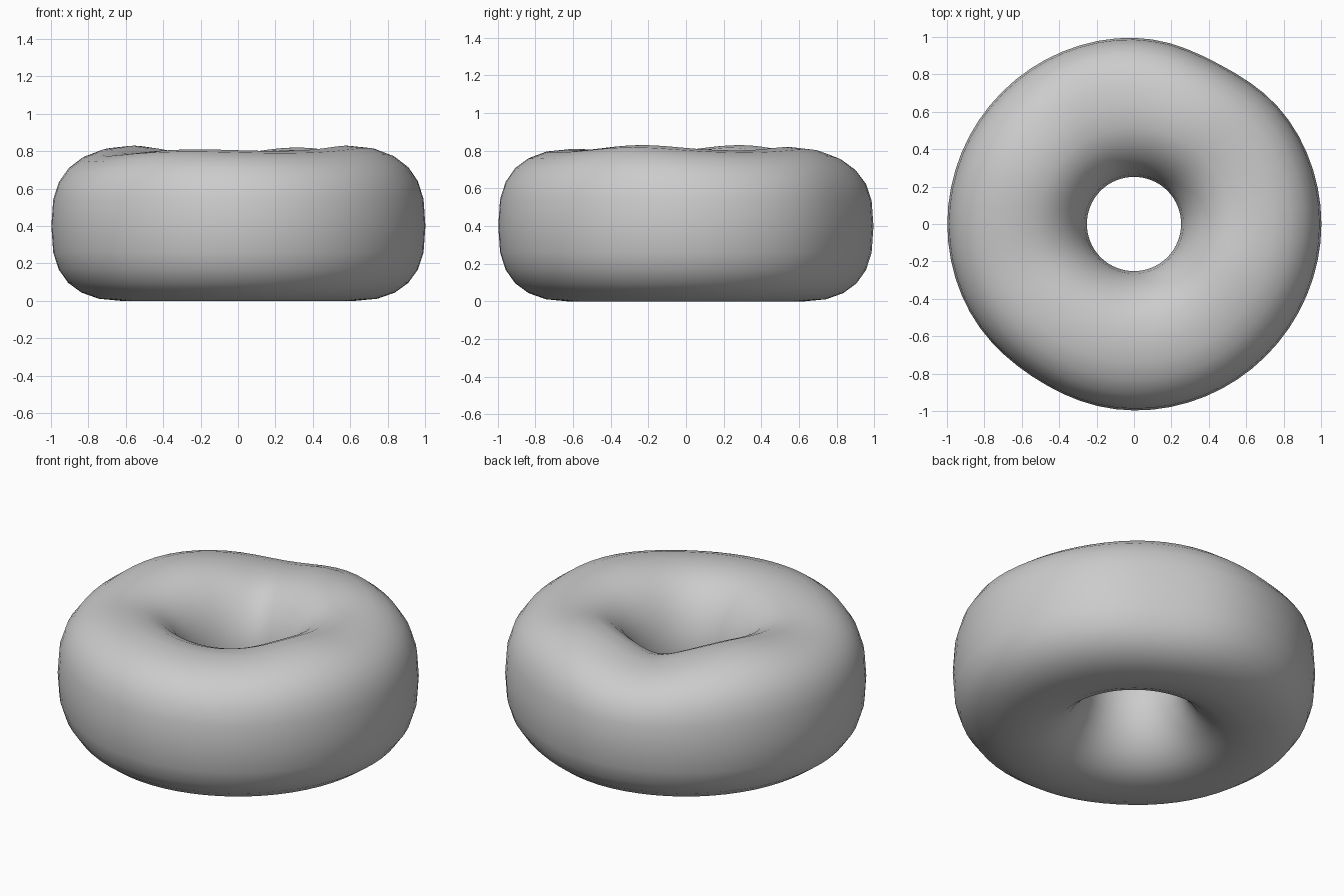
import bpy, bmesh, math

cube = bpy.data.objects.get("Cube")
if cube:
    bpy.data.objects.remove(cube, do_unlink=True)

MAJOR, MINOR = 64, 24          # segments around the ring and around the tube
RING, HALF_W, HALF_H = 0.625, 0.373, 0.4

# Hand-pressed unevenness: (angle in degrees, spread in degrees, amount)
TOP_LUMPS = [(153, 24, 0.03), (-22, 26, 0.03), (60, 20, 0.02),
             (105, 18, -0.045), (250, 25, 0.01), (200, 20, -0.015)]
SIDE_LUMPS = [(62, 18, -0.03), (237, 20, -0.018), (0, 25, 0.004)]


def lump(angle, lumps):
    """Sum of soft bumps and dents at one angle around the ring."""
    total = 0
    for centre, spread, amount in lumps:
        d = (math.degrees(angle) - centre + 180) % 360 - 180
        total += amount * math.exp(-(d / spread) ** 2)
    return total


def power(value, exponent):
    return math.copysign(abs(value) ** exponent, value)


def tube_point(a, t):
    """Point on the dough: a goes round the ring, t round the squarish tube."""
    c, s = math.cos(t), math.sin(t)
    e = 2 / (2.3 + 0.3 * c)                     # squarer outside, rounder inside
    outer = max(c, 0)
    r = RING + HALF_W * power(c, e) + lump(a, SIDE_LUMPS) * outer
    z = HALF_H + HALF_H * power(s, e) + lump(a, TOP_LUMPS) * max(s, 0)
    return r * math.cos(a), r * math.sin(a), z


# Ring of dough
bm = bmesh.new()
rings = [[bm.verts.new(tube_point(math.tau * i / MAJOR, math.tau * j / MINOR))
          for j in range(MINOR)] for i in range(MAJOR)]
for i in range(MAJOR):
    a, b = rings[i], rings[(i + 1) % MAJOR]
    for j in range(MINOR):
        k = (j + 1) % MINOR
        bm.faces.new((a[j], b[j], b[k], a[k])).smooth = True
bmesh.ops.recalc_face_normals(bm, faces=bm.faces)
mesh = bpy.data.meshes.new("ring_dough")
bm.to_mesh(mesh)
bm.free()
dough = bpy.data.objects.new("ring_dough", mesh)
bpy.context.collection.objects.link(dough)

# Plain grey
grey = bpy.data.materials.new("light_grey")
grey.use_nodes = True
colour = (0.6, 0.6, 0.6, 1)
grey.diffuse_color = colour
grey.node_tree.nodes["Principled BSDF"].inputs["Base Color"].default_value = colour
mesh.materials.append(grey)
